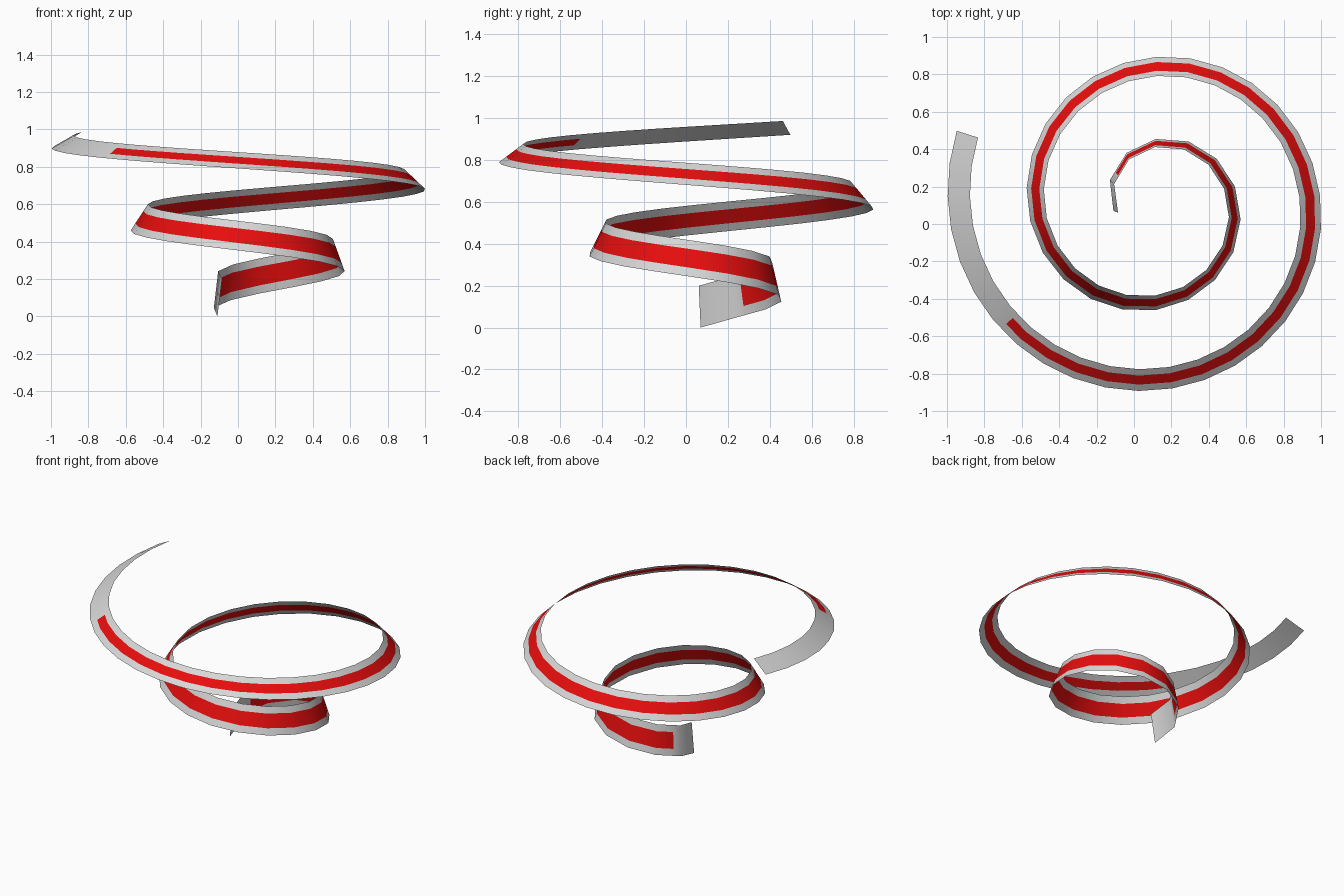
import bpy, bmesh, math
from mathutils import Vector

if "Cube" in bpy.data.objects:
    bpy.data.objects.remove(bpy.data.objects["Cube"])

def material(name, rgb):
    m = bpy.data.materials.new(name)
    m.diffuse_color = (*rgb, 1)
    m.use_nodes = True
    m.node_tree.nodes["Principled BSDF"].inputs["Base Color"].default_value = m.diffuse_color
    return m

CX, CY = 0.107, 0.107            # spiral axis
A0, A1 = -11.5, 740.5            # clockwise angles measured from -x
STRIPE0, STRIPE1 = 38.0, 681.0   # stripe start and end
SEGMENTS = 50

def centre(a):
    r = 0.222 + 0.1025 * a / 90
    z = 0.1 + 0.853 * (a - A0) / (A1 - A0)
    t = math.radians(180 - a)
    return Vector((CX + r * math.cos(t), CY + r * math.sin(t), z))

def ring(a):
    """Four points across the ribbon, from lower outer edge to upper inner edge."""
    u = (a - A0) / (A1 - A0)
    tan = centre(a + 0.5) - centre(a - 0.5)
    slope = tan.z / tan.xy.length
    tan.z = 0
    tan.normalize()
    out = Vector((-tan.y, tan.x, 0))
    half = 0.1 - 0.032 * u
    tilt = math.radians(5 + 56 * u)
    across = (math.cos(tilt) * (Vector((0, 0, 1)) - tan * slope / 3)
              - math.sin(tilt) * out) * half
    s = 0.56 - 0.17 * u
    return [centre(a) + across * k for k in (-1, -s, s, 1)]

# Rings evenly spaced along the path
N = 4000
fine = [A0 + (A1 - A0) * i / N for i in range(N + 1)]
dist = [0.0]
for a, b in zip(fine, fine[1:]):
    dist.append(dist[-1] + (centre(b) - centre(a)).length)
angles, j = [], 0
for i in range(SEGMENTS + 1):
    while j < N and dist[j] < dist[-1] * i / SEGMENTS:
        j += 1
    angles.append(fine[j])
rings = [(a, ring(a)) for a in angles]

# Cuts where the stripe starts and stops, kept on the flat facets
for cut in (STRIPE0, STRIPE1):
    k = next(i for i, (a, _) in enumerate(rings) if a > cut)
    (a, p), (b, q) = rings[k - 1], rings[k]
    f = (cut - a) / (b - a)
    rings.insert(k, (cut, [v.lerp(w, f) for v, w in zip(p, q)]))

# Ribbon surface, facing outward and up
bm = bmesh.new()
rows = [(a, [bm.verts.new(p) for p in pts]) for a, pts in rings]
for (a, p), (b, q) in zip(rows, rows[1:]):
    for k in range(3):
        f = bm.faces.new((p[k], p[k + 1], q[k + 1], q[k]))
        f.smooth = True
        striped = k == 1 and STRIPE0 < (a + b) / 2 < STRIPE1
        f.material_index = 1 if striped else 0
bm.normal_update()
if sum(f.normal.z for f in bm.faces) < 0:
    bmesh.ops.reverse_faces(bm, faces=bm.faces)
me = bpy.data.meshes.new("spiral_ribbon")
bm.to_mesh(me)
bm.free()
me.materials.append(material("light grey", (0.68, 0.68, 0.68)))
me.materials.append(material("red", (0.8, 0.004, 0.004)))
ob = bpy.data.objects.new("spiral_ribbon", me)
bpy.context.collection.objects.link(ob)

# Stand on the ground
low = min(v.co.z for v in me.vertices)
for v in me.vertices:
    v.co.z -= low
